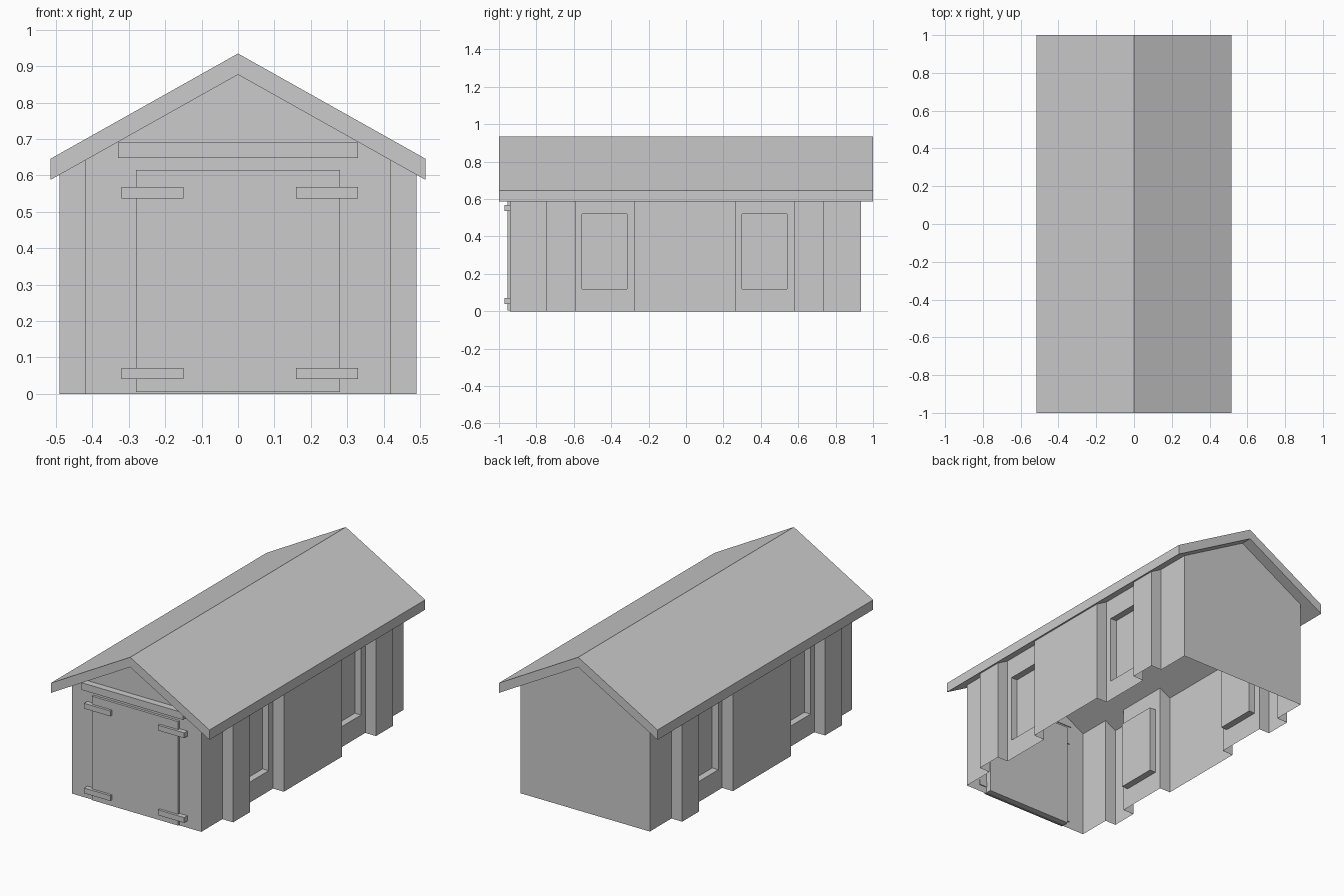
import bpy, bmesh

if "Cube" in bpy.data.objects:
    bpy.data.objects.remove(bpy.data.objects["Cube"])

EAVE_X, EAVE_LOW, EAVE_TOP = 0.515, 0.588, 0.646
RIDGE_LOW, RIDGE_TOP = 0.877, 0.935
IN, OUT, SILL_X = 0.42, 0.49, 0.38
FRONT, BACK = -0.94, 0.935


def under_roof(x):
    return RIDGE_LOW - (RIDGE_LOW - EAVE_LOW) * abs(x) / EAVE_X


def make_object(name, bm):
    mesh = bpy.data.meshes.new(name)
    bm.to_mesh(mesh)
    bm.free()
    obj = bpy.data.objects.new(name, mesh)
    bpy.context.collection.objects.link(obj)
    return obj


def box(name, x0, x1, y0, y1, z0, z1):
    bm = bmesh.new()
    bmesh.ops.create_cube(bm, size=1)
    for v in bm.verts:
        v.co = ((x0 + x1) / 2 + v.co.x * (x1 - x0),
                (y0 + y1) / 2 + v.co.y * (y1 - y0),
                (z0 + z1) / 2 + v.co.z * (z1 - z0))
    return make_object(name, bm)


def prism(name, profile, y0, y1):
    bm = bmesh.new()
    face = bm.faces.new([bm.verts.new((x, y0, z)) for x, z in profile])
    ext = bmesh.ops.extrude_face_region(bm, geom=[face], use_keep_orig=True)
    for g in ext["geom"]:
        if isinstance(g, bmesh.types.BMVert):
            g.co.y = y1
    bmesh.ops.recalc_face_normals(bm, faces=bm.faces)
    return make_object(name, bm)


# Pitched roof slab
prism("roof", [(-EAVE_X, EAVE_LOW), (0, RIDGE_LOW), (EAVE_X, EAVE_LOW),
               (EAVE_X, EAVE_TOP), (0, RIDGE_TOP), (-EAVE_X, EAVE_TOP)], -1, 1)

# Side walls: stepped plan, thin sheet open at the base, mirrored in x
plan = [(IN, FRONT), (IN, -0.745), (OUT, -0.745), (OUT, -0.59), (IN, -0.59),
        (IN, -0.275), (OUT, -0.275), (OUT, 0.265), (IN, 0.265), (IN, 0.58),
        (OUT, 0.58), (OUT, 0.735), (IN, 0.735), (IN, BACK)]
windows = {(-0.59, -0.275): (-0.555, -0.315), (0.265, 0.58): (0.30, 0.54)}

bm = bmesh.new()


def ring(points):
    return [bm.verts.new(p) for p in points]


def rect(x, y0, y1, z0, z1):
    return ring([(x, y0, z0), (x, y1, z0), (x, y1, z1), (x, y0, z1)])


def bridge(a, b):
    for i in range(4):
        j = (i + 1) % 4
        bm.faces.new((a[i], a[j], b[j], b[i]))


for (xa, ya), (xb, yb) in zip(plan, plan[1:]):
    outer = ring([(xa, ya, 0), (xb, yb, 0),
                  (xb, yb, under_roof(xb)), (xa, ya, under_roof(xa))])
    if (ya, yb) in windows:
        w0, w1 = windows[(ya, yb)]
        hole = rect(IN, w0, w1, 0.12, 0.52)
        pane = rect(SILL_X, w0, w1, 0.12, 0.52)
        bridge(outer, hole)
        bridge(hole, pane)
        bm.faces.new(pane)
    else:
        bm.faces.new(outer)
bmesh.ops.remove_doubles(bm, verts=bm.verts, dist=0.0001)
walls = make_object("side_walls", bm)
walls.modifiers.new("mirror", "MIRROR")

# Gable end walls
for name, y, flip in (("front_wall", FRONT, 1), ("back_wall", BACK, -1)):
    bm = bmesh.new()
    pts = [(-IN, 0), (IN, 0), (IN, under_roof(IN)), (0, RIDGE_LOW), (-IN, under_roof(IN))]
    bm.faces.new([bm.verts.new((x, y, z)) for x, z in pts[::flip]])
    make_object(name, bm)

# Door, lintel and four hinges
box("door", -0.28, 0.28, -0.955, -0.905, 0.005, 0.615)
box("lintel", -0.33, 0.33, -0.98, -0.935, 0.648, 0.69)
for side, x0, x1 in (("left", -0.32, -0.15), ("right", 0.16, 0.33)):
    for level, z in (("lower", 0.04), ("upper", 0.537)):
        box(f"hinge_{side}_{level}", x0, x1, -0.97, -0.935, z, z + 0.031)
